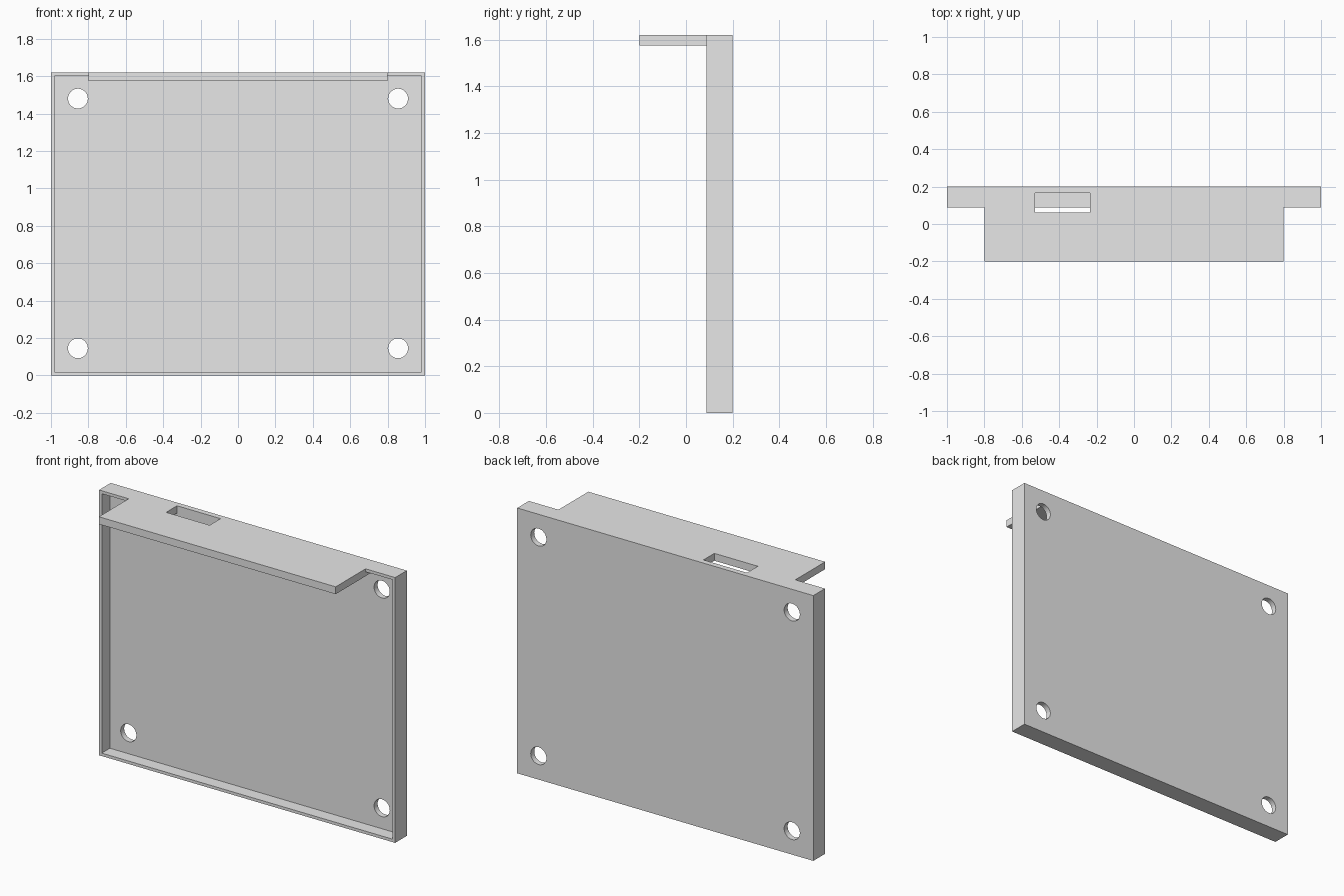
import bpy, math

if "Cube" in bpy.data.objects:
    bpy.data.objects.remove(bpy.data.objects["Cube"], do_unlink=True)

WIDTH, HEIGHT = 2.0, 1.62
FRONT, BACK = 0.088, 0.2      # tray depth range
FLOOR = 0.166                 # front surface of the back plate
RIM = 0.018
SHELF_HALF, SHELF_BOTTOM = 0.8, 1.575

grey = bpy.data.materials.new("light grey")
grey.use_nodes = True
grey.diffuse_color = (0.8, 0.8, 0.8, 1)
grey.node_tree.nodes["Principled BSDF"].inputs["Base Color"].default_value = (0.8, 0.8, 0.8, 1)


def box(name, xs, ys, zs):
    """Box spanning the given ranges, with its scale applied."""
    spans = (xs, ys, zs)
    bpy.ops.mesh.primitive_cube_add(size=1, location=[sum(s) / 2 for s in spans])
    obj = bpy.context.object
    obj.name = name
    obj.scale = [s[1] - s[0] for s in spans]
    bpy.ops.object.transform_apply(location=True, rotation=True, scale=True)
    obj.data.materials.append(grey)
    return obj


def combine(target, other, operation):
    """Apply a boolean and discard the helper."""
    mod = target.modifiers.new(operation.lower(), "BOOLEAN")
    mod.operation, mod.solver, mod.object = operation, "EXACT", other
    bpy.context.view_layer.objects.active = target
    bpy.ops.object.modifier_apply(modifier=mod.name)
    bpy.data.objects.remove(other, do_unlink=True)


# Shallow tray, open at the front
half = WIDTH / 2
tray = box("tray_with_shelf", (-half, half), (FRONT, BACK), (0, HEIGHT))
inner = half - RIM
combine(tray, box("recess", (-inner, inner), (0, FLOOR), (RIM, HEIGHT - RIM)), "DIFFERENCE")

# Shelf projecting forward from the top edge
shelf = box("shelf", (-SHELF_HALF, SHELF_HALF), (-BACK, (FLOOR + BACK) / 2), (SHELF_BOTTOM, HEIGHT))
combine(tray, shelf, "UNION")

# Rectangular slot through the shelf
combine(tray, box("slot", (-0.528, -0.234), (0.061, FLOOR), (1.5, 1.7)), "DIFFERENCE")

# Mounting holes in the four corners
for x in (-0.856, 0.856):
    for z in (0.145, 1.48):
        bpy.ops.mesh.primitive_cylinder_add(vertices=40, radius=0.053, depth=0.2,
                                            location=(x, BACK, z), rotation=(math.pi / 2, 0, 0))
        hole = bpy.context.object
        hole.data.materials.append(grey)
        combine(tray, hole, "DIFFERENCE")

# Smooth hole walls, sharp panel edges
bpy.ops.object.select_all(action="DESELECT")
tray.select_set(True)
bpy.context.view_layer.objects.active = tray
bpy.ops.object.shade_smooth_by_angle(angle=math.radians(30))
